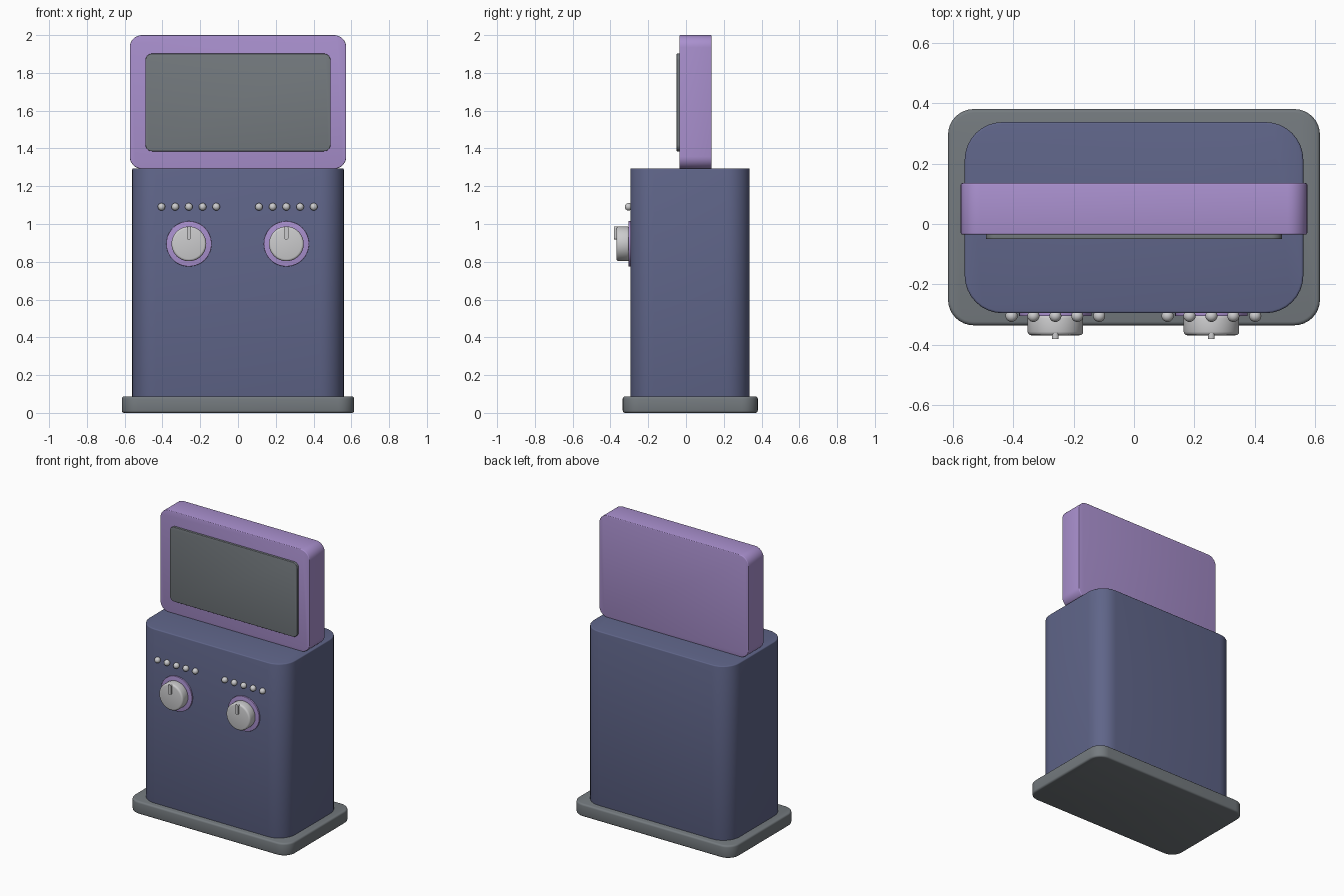
import bpy, bmesh, math
from mathutils import Matrix

cube = bpy.data.objects.get("Cube")
if cube:
    bpy.data.objects.remove(cube, do_unlink=True)


def material(name, rgb):
    m = bpy.data.materials.new(name)
    m.use_nodes = True
    color = (*rgb, 1)
    m.diffuse_color = color
    m.node_tree.nodes["Principled BSDF"].inputs["Base Color"].default_value = color
    return m


purple = material("purple", (0.40, 0.28, 0.62))
navy = material("slate blue", (0.115, 0.13, 0.25))
grey = material("dark grey", (0.175, 0.195, 0.21))
silver = material("silver", (0.60, 0.60, 0.61))

# Turns a prism extruded along z so that it faces the front
FRONT = Matrix.Rotation(math.radians(90), 4, 'X')


def finish(name, bm, mat, bevel=0.0):
    mesh = bpy.data.meshes.new(name)
    bmesh.ops.recalc_face_normals(bm, faces=bm.faces)
    bm.to_mesh(mesh)
    bm.free()
    mesh.materials.append(mat)
    ob = bpy.data.objects.new(name, mesh)
    bpy.context.collection.objects.link(ob)
    bpy.ops.object.select_all(action='DESELECT')
    ob.select_set(True)
    bpy.context.view_layer.objects.active = ob
    if bevel:
        mod = ob.modifiers.new("rim", 'BEVEL')
        mod.width = bevel
        mod.segments = 3
        mod.limit_method = 'ANGLE'
        mod.angle_limit = math.radians(60)
        bpy.ops.object.modifier_apply(modifier=mod.name)
    bpy.ops.object.shade_smooth_by_angle(angle=math.radians(35))
    return ob


def rounded_prism(name, mat, u, v, w, radius, bevel=0.0, front=False, steps=8):
    """Rounded rectangle over ranges u and v, extruded over range w.
    Upright: u, v, w = x, y, z. Front facing: u, v, w = x, z, y."""
    bm = bmesh.new()
    corners = [(u[1], v[1], -1, -1), (u[0], v[1], 1, -1),
               (u[0], v[0], 1, 1), (u[1], v[0], -1, 1)]
    ring = []
    for i, (x, y, sx, sy) in enumerate(corners):
        for k in range(steps + 1):
            a = math.pi / 2 * (i + k / steps)
            ring.append(bm.verts.new((x + radius * (sx + math.cos(a)),
                                      y + radius * (sy + math.sin(a)),
                                      -w[1] if front else w[0])))
    face = bm.faces.new(ring)
    out = bmesh.ops.extrude_face_region(bm, geom=[face])
    top = [g for g in out["geom"] if isinstance(g, bmesh.types.BMVert)]
    bmesh.ops.translate(bm, verts=top, vec=(0, 0, w[1] - w[0]))
    bmesh.ops.remove_doubles(bm, verts=bm.verts, dist=1e-5)
    if front:
        bm.transform(FRONT)
    return finish(name, bm, mat, bevel)


def disc(name, mat, x, z, radius, back, front, bevel):
    bm = bmesh.new()
    bmesh.ops.create_cone(bm, cap_ends=True, segments=48, radius1=radius,
                          radius2=radius, depth=back - front)
    bm.transform(Matrix.Translation((x, (back + front) / 2, z)) @ FRONT)
    return finish(name, bm, mat, bevel)


# Foot and cabinet
rounded_prism("base_plate", grey, (-0.615, 0.615), (-0.335, 0.38), (0, 0.087),
              0.085, 0.012)
rounded_prism("cabinet", navy, (-0.56, 0.56), (-0.295, 0.337), (0.08, 1.295),
              0.125, 0.007)

# Screen
rounded_prism("screen_housing", purple, (-0.573, 0.573), (1.292, 2.0),
              (-0.035, 0.135), 0.065, 0.005, front=True)
rounded_prism("screen", grey, (-0.49, 0.49), (1.385, 1.902), (-0.05, -0.03),
              0.035, 0.003, front=True)

# Dials and the row of studs above each one
for side, cx in (("right", -0.26), ("left", 0.256)):
    disc(side + "_dial_ring", purple, cx, 0.895, 0.12, -0.29, -0.305, 0.002)
    disc(side + "_dial_knob", silver, cx, 0.895, 0.092, -0.30, -0.368, 0.012)
    rounded_prism(side + "_dial_pointer", silver, (cx - 0.011, cx + 0.011),
                  (0.917, 0.987), (-0.38, -0.36), 0.0105, 0, front=True)
    for i in range(5):
        bm = bmesh.new()
        bmesh.ops.create_uvsphere(bm, u_segments=20, v_segments=12, radius=0.02)
        bm.transform(Matrix.Translation((cx + 0.0725 * (i - 2), -0.304, 1.091)))
        finish(f"{side}_stud_{i + 1}", bm, silver)
